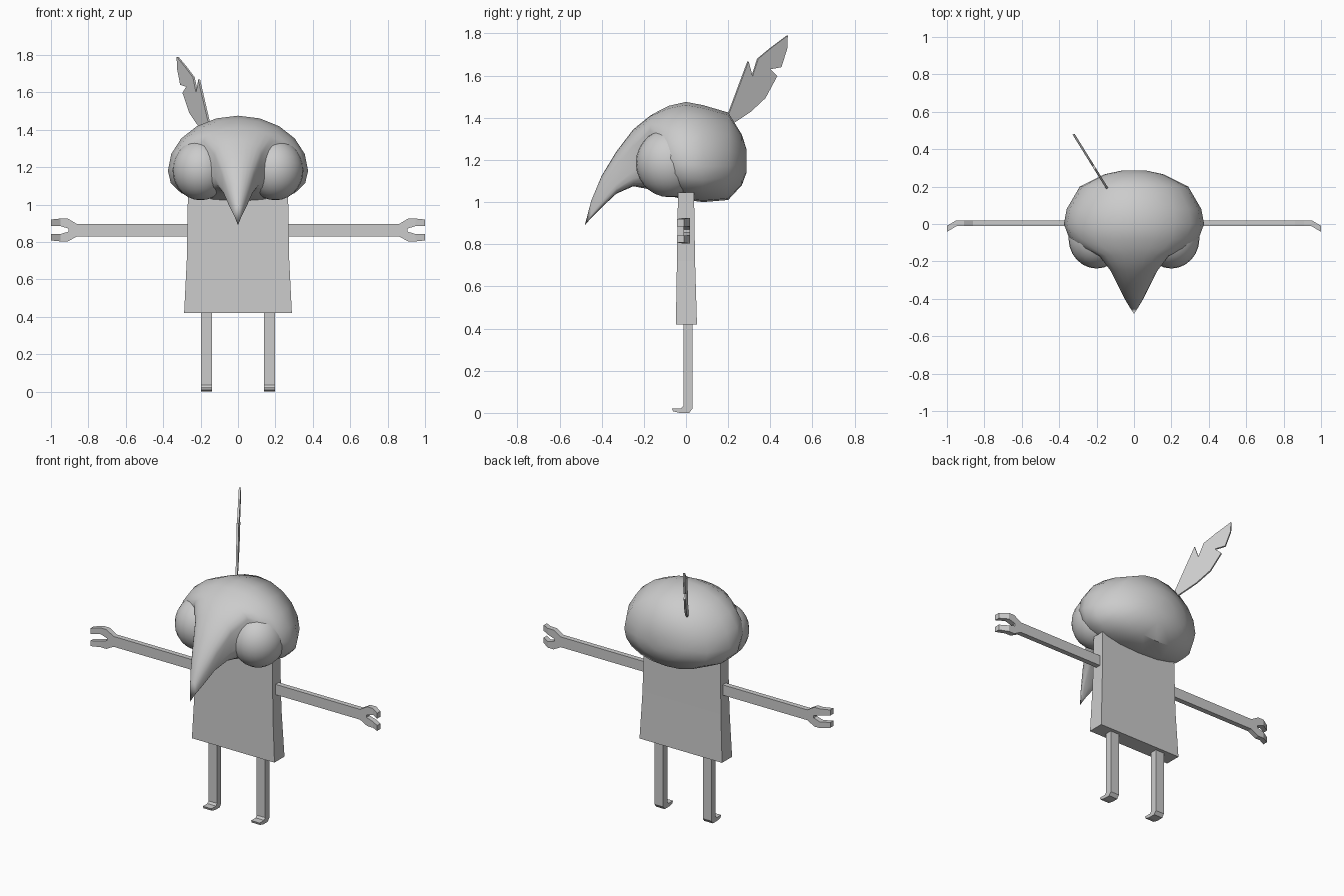
import bpy, bmesh, math
from mathutils import Vector

if "Cube" in bpy.data.objects:
    bpy.data.objects.remove(bpy.data.objects["Cube"])

grey = bpy.data.materials.new("soft grey")
grey.diffuse_color = (0.6, 0.6, 0.6, 1)
grey.use_nodes = True
grey.node_tree.nodes["Principled BSDF"].inputs["Base Color"].default_value = grey.diffuse_color


def finish(bm, name, smooth=None):
    bmesh.ops.remove_doubles(bm, verts=bm.verts, dist=0.0005)
    bmesh.ops.recalc_face_normals(bm, faces=bm.faces)
    mesh = bpy.data.meshes.new(name)
    bm.to_mesh(mesh)
    bm.free()
    mesh.materials.append(grey)
    ob = bpy.data.objects.new(name, mesh)
    bpy.context.collection.objects.link(ob)
    if smooth:
        bpy.ops.object.select_all(action='DESELECT')
        ob.select_set(True)
        bpy.context.view_layer.objects.active = ob
        bpy.ops.object.shade_smooth_by_angle(angle=math.radians(smooth))
    return ob


def plate(name, polys, place, depth):
    """Flat outline(s) placed in space by a function and extruded by depth."""
    bm = bmesh.new()
    for poly in polys:
        bm.faces.new([bm.verts.new(place(*p)) for p in poly])
    bmesh.ops.remove_doubles(bm, verts=bm.verts, dist=0.0005)
    out = bmesh.ops.extrude_face_region(bm, geom=bm.faces[:], use_keep_orig=True)
    moved = [v for v in out["geom"] if isinstance(v, bmesh.types.BMVert)]
    bmesh.ops.translate(bm, verts=moved, vec=Vector(depth))
    return finish(bm, name)


# Head running forward into the hooked beak: lofted rings
# (y, half width, top z, widest z, bottom z, squareness of lower half)
stations = [
    (0.287, 0.06, 1.25, 1.19, 1.14, 2),
    (0.265, 0.16, 1.32, 1.18, 1.08, 2),
    (0.20, 0.29, 1.425, 1.17, 1.01, 2.2),
    (0.08, 0.36, 1.46, 1.17, 1.00, 2.4),
    (0.00, 0.375, 1.475, 1.18, 1.01, 2.4),
    (-0.08, 0.345, 1.457, 1.21, 1.03, 2.2),
    (-0.13, 0.27, 1.432, 1.28, 1.05, 2.5),
    (-0.17, 0.185, 1.41, 1.34, 1.06, 3.5),
    (-0.25, 0.125, 1.345, 1.265, 1.075, 5),
    (-0.33, 0.085, 1.24, 1.16, 1.04, 5),
    (-0.40, 0.05, 1.125, 1.05, 0.975, 5),
    (-0.45, 0.02, 1.005, 0.965, 0.925, 4),
]
STEPS = 5


def ring(y, w, top, mid, low, e):
    half = []
    for k in range(STEPS + 1):
        a = math.pi / 2 * k / STEPS
        half.append((w * math.sin(a), mid + (top - mid) * math.cos(a)))
    for k in range(1, STEPS + 1):
        a = math.pi / 2 * k / STEPS
        c = max(0.0, math.cos(a))
        half.append((w * c ** (2 / e), mid + (low - mid) * math.sin(a) ** (2 / e)))
    half[-1] = (0, low)
    pts = half + [(-x, z) for x, z in half[-2:0:-1]]
    return [Vector((x, y, z)) for x, z in pts]


bm = bmesh.new()
rings = [[bm.verts.new(p) for p in ring(*s)] for s in stations]
n = len(rings[0])
for a, b in zip(rings, rings[1:]):
    for i in range(n):
        j = (i + 1) % n
        bm.faces.new((a[i], a[j], b[j], b[i]))
bm.faces.new(rings[0])
tip = bm.verts.new((0, -0.48, 0.89))
for i in range(n):
    bm.faces.new((rings[-1][i], rings[-1][(i + 1) % n], tip))
finish(bm, "head_and_beak", 42)

# Bulging eyes
for side, label in ((-1, "right"), (1, "left")):
    bm = bmesh.new()
    bmesh.ops.create_uvsphere(bm, u_segments=24, v_segments=14, radius=1)
    bmesh.ops.scale(bm, verts=bm.verts, vec=(0.15, 0.16, 0.162))
    bmesh.ops.translate(bm, verts=bm.verts, vec=(side * 0.2, -0.078, 1.185))
    finish(bm, "eye_" + label, 60)

# Slab body, slightly flared towards the hem
bm = bmesh.new()
body = [(1.045, 0.268, -0.038, 0.038), (0.72, 0.273, -0.043, 0.043),
        (0.42, 0.288, -0.048, 0.052)]
loops = [[bm.verts.new(p) for p in ((-w, f, z), (w, f, z), (w, b, z), (-w, b, z))]
         for z, w, f, b in body]
for a, b in zip(loops, loops[1:]):
    for i in range(4):
        j = (i + 1) % 4
        bm.faces.new((a[i], a[j], b[j], b[i]))
bm.faces.new(loops[0])
bm.faces.new(loops[-1])
finish(bm, "body")

# Arms with two-pronged hands whose tips bend forward
arm = [
    [(0.25, 0.83), (0.86, 0.83), (0.86, 0.895), (0.25, 0.895)],
    [(0.86, 0.83), (0.91, 0.803), (0.95, 0.803), (0.95, 0.842), (0.905, 0.856),
     (0.905, 0.871), (0.95, 0.885), (0.95, 0.925), (0.91, 0.925), (0.86, 0.895)],
    [(0.95, 0.803), (1.0, 0.808), (1.0, 0.842), (0.95, 0.842)],
    [(0.95, 0.885), (1.0, 0.885), (1.0, 0.92), (0.95, 0.925)],
]
# Legs with small forward feet, drawn in side profile
leg = [[(-0.012, 0.44), (0.03, 0.44), (0.03, 0.02), (0.015, 0), (-0.03, 0),
        (-0.062, 0.008), (-0.067, 0.022), (-0.022, 0.022), (-0.012, 0.035)]]
for side, label in ((-1, "right"), (1, "left")):
    plate("arm_" + label, arm,
          lambda x, z: (side * x, -0.012 - (0.03 if x > 0.96 else 0), z),
          (0, 0.032, 0))
    plate("leg_" + label, leg, lambda y, z: (side * 0.138, y, z),
          (side * 0.06, 0, 0))

# Notched feather rising from the back of the head
feather = [[(0.19, 1.39), (0.294, 1.668), (0.313, 1.597), (0.34, 1.68),
            (0.40, 1.73), (0.48, 1.79), (0.478, 1.73), (0.45, 1.64),
            (0.398, 1.63), (0.43, 1.597), (0.374, 1.493), (0.303, 1.427),
            (0.21, 1.365)]]
plate("feather", feather, lambda y, z: (-0.15 - 0.62 * (y - 0.193), y - 0.003, z),
      (0.010, 0.006, 0))
